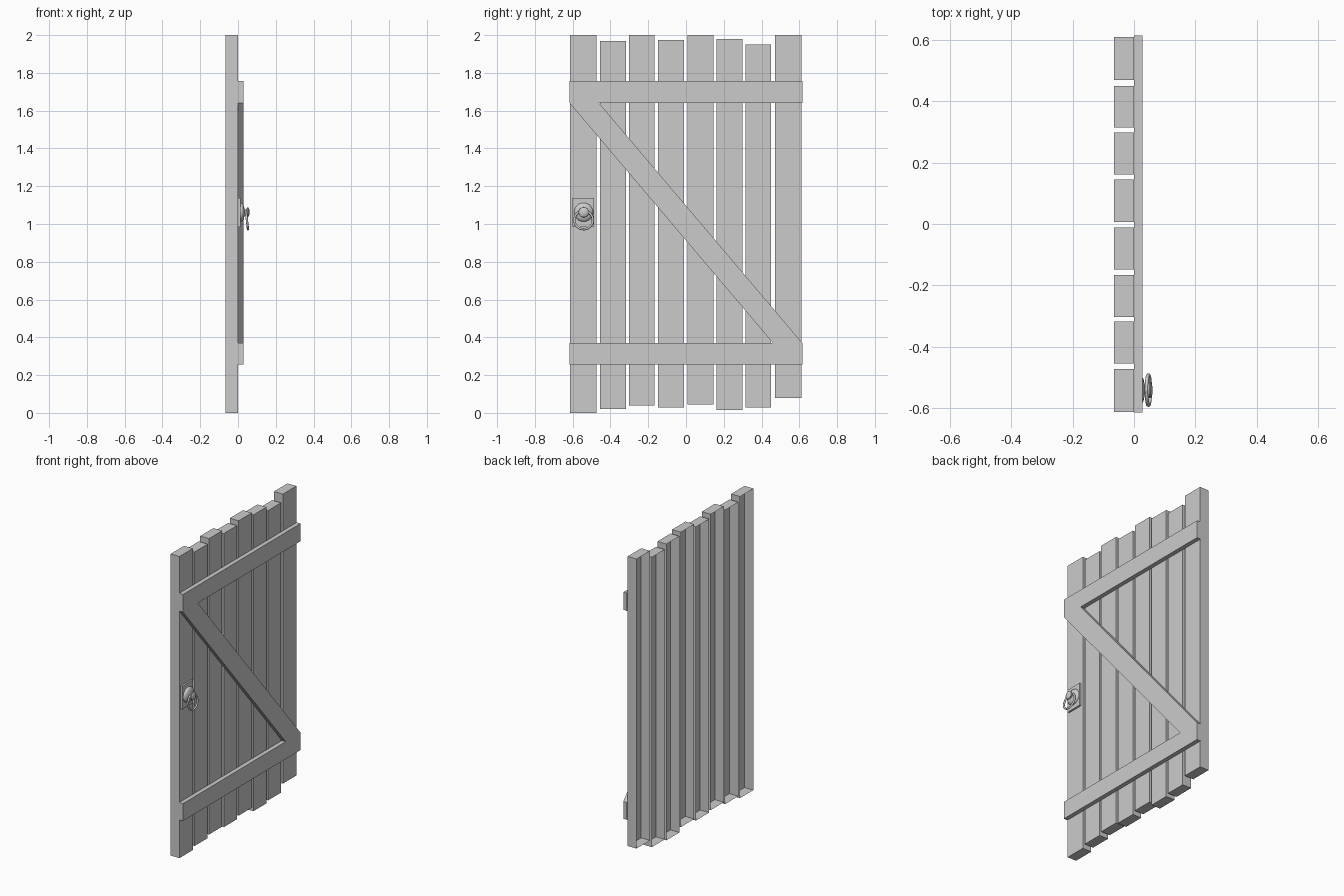
import bpy, bmesh
from math import radians, cos, sin, pi

if "Cube" in bpy.data.objects:
    bpy.data.objects.remove(bpy.data.objects["Cube"])


def finish(name, bm):
    mesh = bpy.data.meshes.new(name)
    bm.to_mesh(mesh)
    bm.free()
    obj = bpy.data.objects.new(name, mesh)
    bpy.context.collection.objects.link(obj)
    return obj


def slab(name, outline, x0, x1):
    """Counter-clockwise (y, z) outline: front face and sides, hidden back left open."""
    bm = bmesh.new()
    back = [bm.verts.new((x0, y, z)) for y, z in outline]
    front = [bm.verts.new((x1, y, z)) for y, z in outline]
    bm.faces.new(front)
    n = len(outline)
    for i in range(n):
        j = (i + 1) % n
        bm.faces.new((back[i], back[j], front[j], front[i]))
    return finish(name, bm)


def rect(y0, y1, z0, z1):
    return [(y0, z0), (y1, z0), (y1, z1), (y0, z1)]


# Upright planks with uneven ends, open at the back
planks = [(-.613, -.473, 0, 2), (-.455, -.318, .02, 1.97), (-.303, -.166, .038, 2),
          (-.149, -.011, .028, 1.975), (.007, .145, .045, 2), (.162, .298, .015, 1.98),
          (.315, .45, .028, 1.95), (.47, .611, .08, 2)]
for i, p in enumerate(planks):
    slab(f"plank_{i + 1}", rect(*p), -.065, 0)

# Z-shaped brace: two rails and a diagonal in one piece
w = .616
slab("z_brace", [(-w, .255), (w, .255), (w, .37), (-.46, 1.64), (w, 1.64),
                 (w, 1.757), (-w, 1.757), (-w, 1.64), (.46, .37), (-w, .37)], 0, .028)

# Handle plate
slab("handle_plate", rect(-.6, -.488, .985, 1.137), 0, .012)

# Turned boss and knob, lathed around the x axis
profile = [(.010, .05), (.018, .05), (.025, .046), (.031, .036), (.034, .022), (.036, .015),
           (.044, .015), (.046, .022), (.050, .027), (.054, .026), (.058, .019), (.061, .009)]
cy, cz, seg = -.542, 1.062, 32
bm = bmesh.new()
rings = [[bm.verts.new((x, cy + r * cos(2 * pi * k / seg), cz + r * sin(2 * pi * k / seg)))
          for k in range(seg)] for x, r in profile]
for a, b in zip(rings, rings[1:]):
    for k in range(seg):
        m = (k + 1) % seg
        bm.faces.new((a[k], a[m], b[m], b[k]))
bm.faces.new(rings[-1])
knob = finish("handle_knob", bm)

# Hanging pull ring, tilted slightly outwards
bpy.ops.mesh.primitive_torus_add(location=(.047, cy, 1.021), rotation=(0, radians(83), 0),
                                 major_radius=.049, minor_radius=.006,
                                 major_segments=40, minor_segments=12)
ring = bpy.context.object
ring.name = "pull_ring"

for obj in (knob, ring):
    bpy.ops.object.select_all(action='DESELECT')
    obj.select_set(True)
    bpy.context.view_layer.objects.active = obj
    bpy.ops.object.shade_smooth_by_angle(angle=radians(40))
